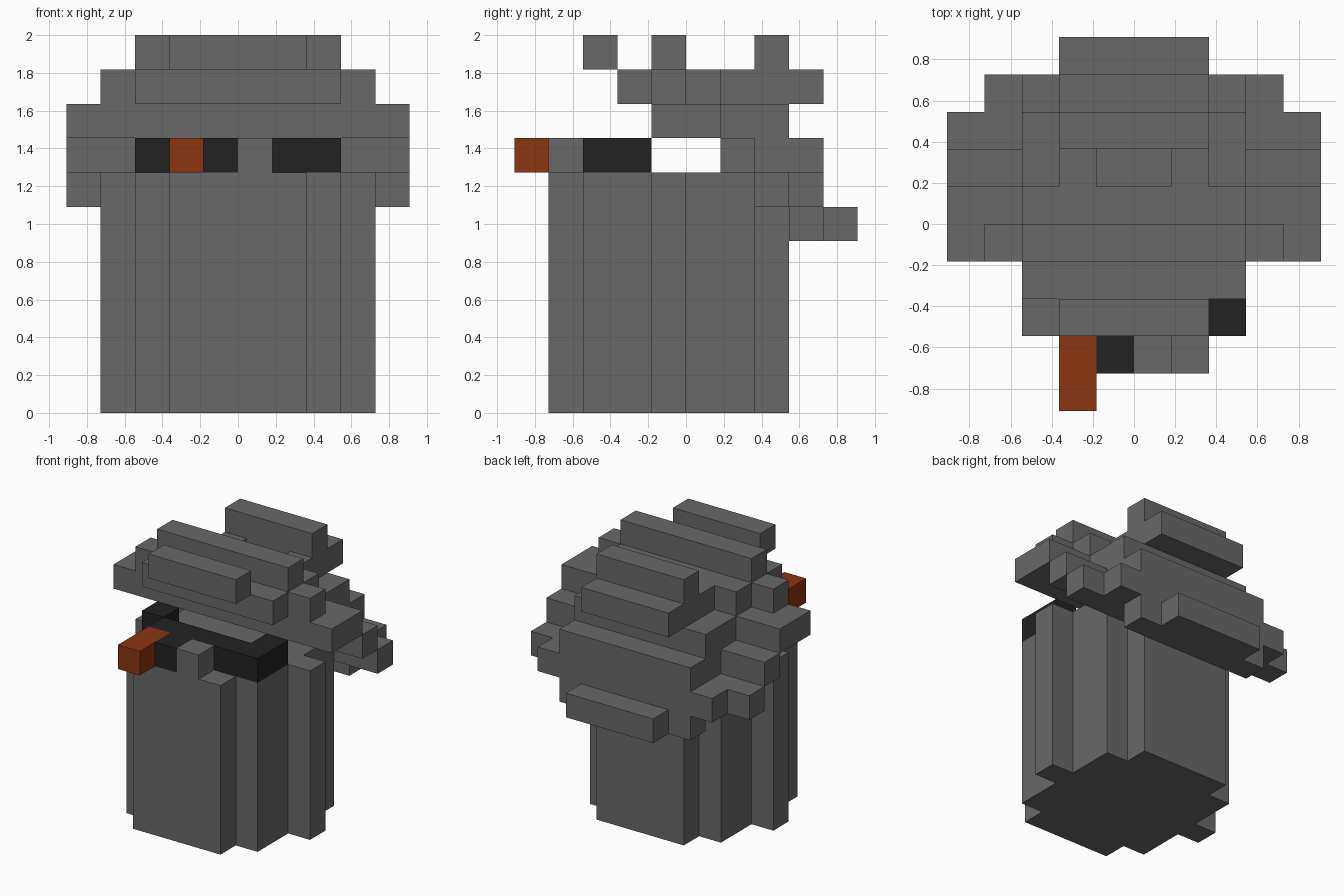
import bpy, bmesh, math
from mathutils import Vector

if "Cube" in bpy.data.objects:
    bpy.data.objects.remove(bpy.data.objects["Cube"], do_unlink=True)

U = 2 / 11  # size of one block


def material(name, rgb):
    m = bpy.data.materials.new(name)
    m.use_nodes = True
    col = (*rgb, 1)
    m.diffuse_color = col
    bsdf = next(n for n in m.node_tree.nodes if n.type == 'BSDF_PRINCIPLED')
    bsdf.inputs["Base Color"].default_value = col
    bsdf.inputs["Roughness"].default_value = 0.8
    return m


grey = material("metal grey", (0.14, 0.14, 0.14))
black = material("bag black", (0.016, 0.016, 0.016))
orange = material("rust orange", (0.26, 0.035, 0.005))


def blocks(name, mat, boxes):
    """Join boxes (x0, x1, y0, y1, z0, z1 in blocks) into one outer skin."""
    cells = {(x, y, z) for x0, x1, y0, y1, z0, z1 in boxes
             for x in range(x0, x1) for y in range(y0, y1) for z in range(z0, z1)}
    bm = bmesh.new()
    verts = {}

    def vert(p):
        key = tuple(round(c) for c in p)
        if key not in verts:
            verts[key] = bm.verts.new([c * U for c in key])
        return verts[key]

    for c in cells:
        for axis in range(3):
            for side in (0, 1):
                near = list(c)
                near[axis] += 2 * side - 1
                if tuple(near) in cells:
                    continue
                a, b = Vector(), Vector()
                a[(axis + 1) % 3] = 1
                b[(axis + 2) % 3] = 1
                o = Vector(c)
                o[axis] += side
                loop = [o, o + a, o + a + b, o + b]
                bm.faces.new([vert(p) for p in (loop if side else loop[::-1])])
    # merge flat areas into single faces
    bmesh.ops.dissolve_limit(bm, angle_limit=math.radians(1),
                             verts=bm.verts[:], edges=bm.edges[:])
    me = bpy.data.meshes.new(name)
    bm.to_mesh(me)
    bm.free()
    me.materials.append(mat)
    ob = bpy.data.objects.new(name, me)
    bpy.context.scene.collection.objects.link(ob)
    return ob


def wide(half, y0, y1, z0, z1):
    """Box centred on x."""
    return (-half, half, y0, y1, z0, z1)


# stepped round can with one raised rim block
blocks("can_body", grey, [
    wide(2, -4, 3, 0, 7), wide(3, -3, 2, 0, 7), wide(4, -1, 0, 0, 7),
    (0, 1, -4, -3, 7, 8)])

# rubbish bag showing over the front rim
blocks("rubbish_bag", black, [
    (-2, 3, -3, -2, 7, 8), (-3, -2, -2, -1, 7, 8),
    (2, 3, -2, -1, 7, 8), (-1, 0, -4, -3, 7, 8)])

# piece of rubbish poking out
blocks("rubbish_stick", orange, [(-2, -1, -5, -3, 7, 8)])

# tilted lid, high at the front and low at the back
blocks("lid", grey, [
    wide(2, -3, -2, 10, 11), wide(3, -1, 0, 10, 11),
    wide(3, -2, 1, 9, 10), wide(4, -1, 0, 9, 10),
    wide(5, -1, 1, 8, 9), wide(3, 1, 3, 8, 9),
    wide(5, 1, 2, 7, 8), wide(3, 2, 4, 7, 8),
    wide(5, 2, 3, 6, 7), wide(4, 3, 4, 6, 7),
    wide(3, 3, 4, 5, 6), wide(2, 4, 5, 5, 6)])

# lid handle on two legs
blocks("lid_handle", grey, [
    (-2, -1, 1, 2, 9, 10), (1, 2, 1, 2, 9, 10),
    wide(2, 2, 4, 9, 10), wide(2, 2, 3, 10, 11)])
